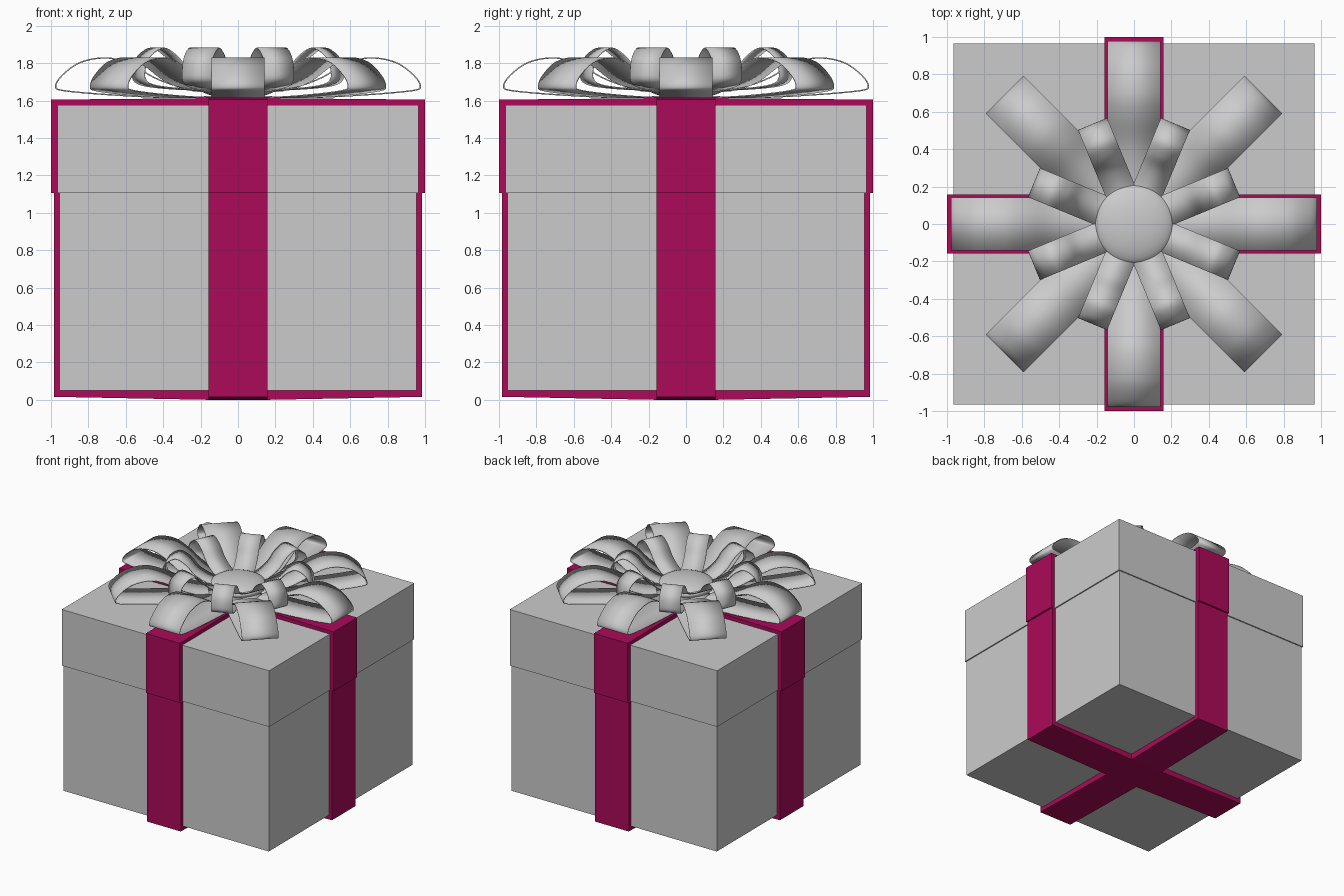
import bpy, bmesh
from math import radians, cos, sin
from mathutils import Vector, Matrix

if "Cube" in bpy.data.objects:
    bpy.data.objects.remove(bpy.data.objects["Cube"])

pink = bpy.data.materials.new("ribbon_pink")
pink.diffuse_color = (0.41, 0.003, 0.10, 1)
pink.use_nodes = True
pink.node_tree.nodes["Principled BSDF"].inputs["Base Color"].default_value = pink.diffuse_color


def make_object(name, bm, mat=None):
    bmesh.ops.recalc_face_normals(bm, faces=bm.faces)
    me = bpy.data.meshes.new(name)
    bm.to_mesh(me)
    bm.free()
    ob = bpy.data.objects.new(name, me)
    bpy.context.collection.objects.link(ob)
    if mat:
        me.materials.append(mat)
    return ob


def smooth(ob, angle=40):
    bpy.ops.object.select_all(action='DESELECT')
    ob.select_set(True)
    bpy.context.view_layer.objects.active = ob
    bpy.ops.object.shade_smooth_by_angle(angle=radians(angle))


def box(name, half, z0, z1):
    bm = bmesh.new()
    m = Matrix.Translation((0, 0, (z0 + z1) / 2)) @ Matrix.Diagonal((2 * half, 2 * half, z1 - z0, 1))
    bmesh.ops.create_cube(bm, size=1, matrix=m)
    return make_object(name, bm)


# Box body and overlapping lid
box("box_body", 0.955, 0.05, 1.105)
box("box_lid", 0.965, 1.105, 1.577)


# Wrapping ribbon: closed band with a step at the lid, slightly swollen at the crossing
def wrap_ribbon(name, angle):
    w = 0.157
    right_out = [(0.157, 0.0), (0.985, 0.016), (0.985, 1.105), (1.0, 1.105), (1.0, 1.605), (0.157, 1.613)]
    right_in = [(0.157, 0.05), (0.955, 0.05), (0.955, 1.105), (0.965, 1.105), (0.965, 1.577), (0.157, 1.577)]
    outer = right_out + [(-u, z) for u, z in reversed(right_out)]
    inner = right_in + [(-u, z) for u, z in reversed(right_in)]
    bm = bmesh.new()
    rot = Matrix.Rotation(angle, 3, 'Z')
    rings = [[bm.verts.new(rot @ Vector((u, s * w, z))) for u, z in loop]
             for loop, s in ((outer, -1), (outer, 1), (inner, 1), (inner, -1))]
    n = len(outer)
    for k in range(4):
        a, b = rings[k], rings[(k + 1) % 4]
        for i in range(n):
            j = (i + 1) % n
            bm.faces.new((a[i], a[j], b[j], b[i]))
    return make_object(name, bm, pink)


wrap_ribbon("ribbon_side_to_side", 0)
wrap_ribbon("ribbon_front_to_back", radians(90))


# Bow loops: smooth curve through a few profile points, given a width
def spline(pts, steps=5):
    p = [Vector(q) for q in pts]
    p = [2 * p[0] - p[1]] + p + [2 * p[-1] - p[-2]]
    out = []
    for i in range(1, len(p) - 2):
        a, b, c, d = p[i - 1:i + 3]
        for k in range(steps):
            t = k / steps
            out.append(0.5 * (2 * b + (c - a) * t + (2 * a - 5 * b + 4 * c - d) * t * t
                              + (3 * b - a - 3 * c + d) * t ** 3))
    return out + [p[-2]]


def bow_loop(name, profile, w, angle):
    bm = bmesh.new()
    d = Vector((cos(angle), sin(angle), 0))
    s = Vector((-sin(angle), cos(angle), 0))
    prev = None
    for r, z in spline(profile):
        base = d * r + Vector((0, 0, z))
        row = [bm.verts.new(base - s * w), bm.verts.new(base + s * w)]
        if prev:
            bm.faces.new((prev[0], prev[1], row[1], row[0]))
        prev = row
    ob = make_object(name, bm)
    mod = ob.modifiers.new("thickness", 'SOLIDIFY')
    mod.thickness = 0.007
    mod.offset = 0
    smooth(ob)


outer_profile = [(0.08, 1.62), (0.4, 1.617), (0.7, 1.632), (0.93, 1.653), (0.975, 1.675), (0.94, 1.735),
                 (0.84, 1.805), (0.70, 1.828), (0.58, 1.795), (0.42, 1.71), (0.25, 1.66), (0.08, 1.645)]
inner_profile = [(0.08, 1.655), (0.3, 1.66), (0.48, 1.675), (0.56, 1.70), (0.575, 1.75), (0.55, 1.83),
                 (0.47, 1.88), (0.39, 1.84), (0.31, 1.755), (0.2, 1.70), (0.08, 1.685)]
for i in range(8):
    bow_loop(f"bow_outer_loop_{i + 1}", outer_profile, 0.142, radians(45 * i))
    bow_loop(f"bow_inner_loop_{i + 1}", inner_profile, 0.084, radians(45 * i + 22.5))

# Flattened dome in the middle of the bow
bm = bmesh.new()
bmesh.ops.create_uvsphere(bm, u_segments=32, v_segments=16, radius=1,
                          matrix=Matrix.Translation((0, 0, 1.68)) @ Matrix.Diagonal((0.218, 0.218, 0.07, 1)))
smooth(make_object("bow_centre", bm), 60)
